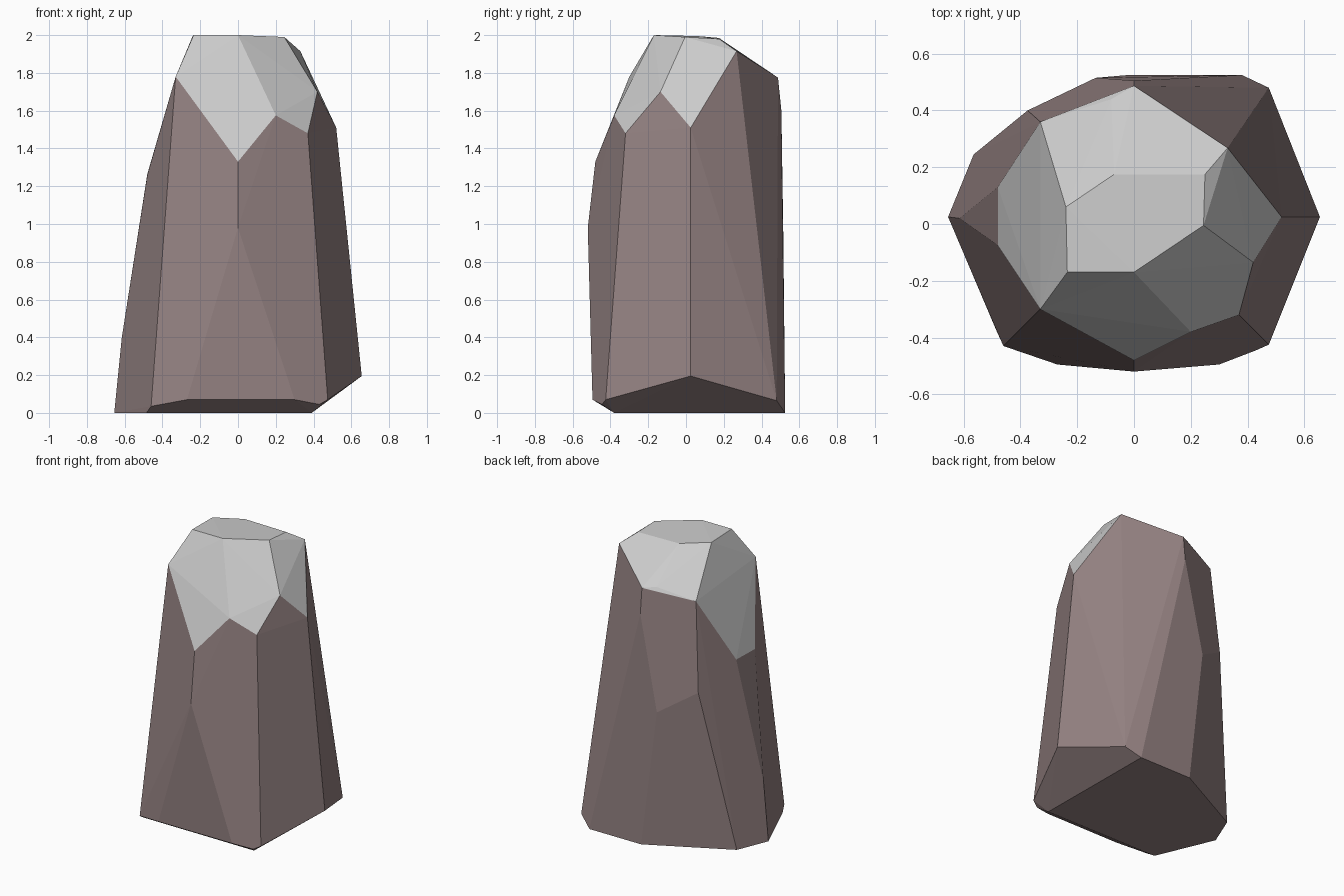
import bpy, bmesh

if "Cube" in bpy.data.objects:
    bpy.data.objects.remove(bpy.data.objects["Cube"])

# Corner rings of the cut stone, from ground to cap
foot = [(.38, .525, 0), (-.02, .525, 0), (-.565, .245, 0), (-.655, .025, 0),
        (-.485, -.375, 0), (.39, -.38, 0)]
chamfer = [(.655, .025, .195), (.475, .48, .065), (.475, -.425, .07),
           (.43, -.445, .045), (.30, -.495, .07), (-.27, -.495, .07), (-.46, -.43, .035)]
waist = [(0, -.52, .98), (-.135, .515, .95), (-.375, .40, 1.107), (-.615, .02, .40)]
shoulder = [(.52, .025, 1.51), (.42, -.135, 1.70), (.37, -.32, 1.48), (.20, -.38, 1.575),
            (0, -.48, 1.33), (-.33, -.30, 1.78), (-.48, -.075, 1.26), (-.48, .13, 1.265),
            (-.33, .36, 1.72), (-.08, .44, 1.785), (0, .487, 1.775), (0, .505, 1.60),
            (.33, .268, 1.915)]
cap = [(-.235, -.17, 2), (0, -.17, 2), (.245, -.005, 1.99), (.25, .175, 1.98),
       (-.07, .175, 1.985), (-.24, .06, 1.995)]


def material(name, color):
    m = bpy.data.materials.new(name)
    m.diffuse_color = (*color, 1)
    m.use_nodes = True
    m.node_tree.nodes["Principled BSDF"].inputs["Base Color"].default_value = m.diffuse_color
    return m


# Pillar rock: flat cuts formed by the hull of the rings
bm = bmesh.new()
for p in foot + chamfer + waist + shoulder + cap:
    bm.verts.new(p)
hull = bmesh.ops.convex_hull(bm, input=bm.verts)
bmesh.ops.delete(bm, geom=list({v for v in hull["geom_interior"] + hull["geom_unused"]
                                if isinstance(v, bmesh.types.BMVert)}), context='VERTS')
bmesh.ops.recalc_face_normals(bm, faces=bm.faces)
bmesh.ops.dissolve_limit(bm, angle_limit=.03, verts=bm.verts, edges=bm.edges)

# Upward cuts are pale, the steep sides are brown
for f in bm.faces:
    f.normal_update()
    f.material_index = 1 if f.normal.z > .24 else 0
    f.smooth = False

mesh = bpy.data.meshes.new("rock_pillar")
bm.to_mesh(mesh)
bm.free()
mesh.materials.append(material("brown_stone", (.30, .225, .225)))
mesh.materials.append(material("pale_stone", (.8, .8, .8)))
bpy.context.collection.objects.link(bpy.data.objects.new("rock_pillar", mesh))
